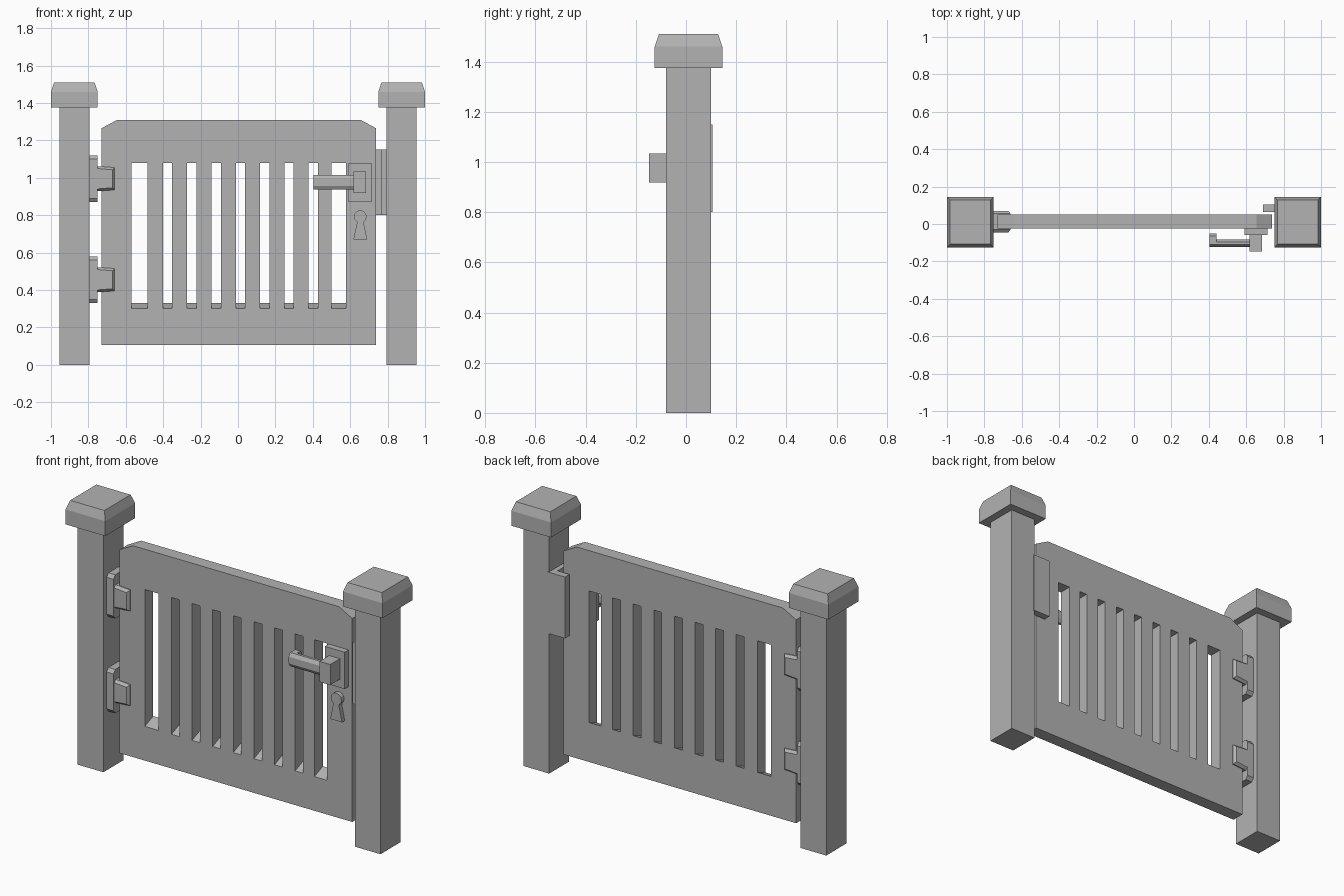
import bpy, bmesh, math

cube = bpy.data.objects.get("Cube")
if cube:
    bpy.data.objects.remove(cube, do_unlink=True)

grey = bpy.data.materials.new("stone_grey")
grey.use_nodes = True
grey.diffuse_color = (0.45, 0.45, 0.45, 1)
grey.node_tree.nodes["Principled BSDF"].inputs["Base Color"].default_value = grey.diffuse_color


def finish(name, bm):
    bmesh.ops.recalc_face_normals(bm, faces=bm.faces)
    mesh = bpy.data.meshes.new(name)
    bm.to_mesh(mesh)
    bm.free()
    mesh.materials.append(grey)
    obj = bpy.data.objects.new(name, mesh)
    bpy.context.collection.objects.link(obj)
    return obj


def add_prism(bm, pts, lo, hi, axis="y"):
    """Extrude a closed profile between lo and hi along an axis."""
    def place(p, t):
        return (p[0], t, p[1]) if axis == "y" else (t, p[0], p[1])
    rings = [[bm.verts.new(place(p, t)) for p in pts] for t in (lo, hi)]
    bm.faces.new(rings[0])
    bm.faces.new(rings[1][::-1])
    n = len(pts)
    for i in range(n):
        j = (i + 1) % n
        bm.faces.new((rings[0][i], rings[0][j], rings[1][j], rings[1][i]))


def prism(name, pts, lo, hi, axis="y"):
    bm = bmesh.new()
    add_prism(bm, pts, lo, hi, axis)
    return finish(name, bm)


def box(name, x, y, z):
    return prism(name, [(x[0], z[0]), (x[1], z[0]), (x[1], z[1]), (x[0], z[1])], *y)


def cut_corner_rect(a, b, ca, cb):
    """Rectangle outline with its four corners cut off."""
    (a0, a1), (b0, b1) = a, b
    return [(a0 + ca, b0), (a1 - ca, b0), (a1, b0 + cb), (a1, b1 - cb),
            (a1 - ca, b1), (a0 + ca, b1), (a0, b1 - cb), (a0, b0 + cb)]


# Posts with chamfered caps
for side, sx in (("left", 1), ("right", -1)):
    xs = sorted((sx * 0.793, sx * 0.955))
    box(side + "_post", xs, (-0.08, 0.10), (0, 1.38))
    bm = bmesh.new()
    rings = []
    for z, inset in ((1.375, 0), (1.46, 0), (1.51, 0.017)):
        x0, x1 = sx * (0.75 + inset), sx * (1 - inset)
        y0, y1 = -0.125 + inset, 0.145 - inset
        rings.append([bm.verts.new((x, y, z)) for x, y in
                      ((x0, y0), (x1, y0), (x1, y1), (x0, y1))])
    bm.faces.new(rings[0])
    bm.faces.new(rings[-1])
    for low, high in zip(rings, rings[1:]):
        for i in range(4):
            j = (i + 1) % 4
            bm.faces.new((low[i], low[j], high[j], high[i]))
    finish(side + "_post_cap", bm)

# Gate panel with clipped top corners
gate = prism("gate_panel", [(-0.73, 0.105), (0.738, 0.105), (0.738, 1.265),
                            (0.655, 1.31), (-0.645, 1.31), (-0.73, 1.265)], -0.025, 0.05)

# Slots with sills that fall towards the front
bm = bmesh.new()
slots = [(-0.57, -0.485)] + [(-0.402 + 0.13 * i, -0.352 + 0.13 * i) for i in range(7)]
slots.append((0.5, 0.578))
sill = [(-0.125, 0.26), (0.15, 0.37), (0.15, 1.08), (-0.125, 1.08)]
for x0, x1 in slots:
    add_prism(bm, sill, x0, x1, "x")
cutter = finish("slot_cutter", bm)
cutter.hide_render = True
mod = gate.modifiers.new("slots", "BOOLEAN")
mod.operation = "DIFFERENCE"
mod.solver = "EXACT"
mod.object = cutter
bpy.context.view_layer.objects.active = gate
bpy.ops.object.modifier_apply(modifier=mod.name)
bpy.data.objects.remove(cutter, do_unlink=True)

# Hinges: wall plate on the post and a leaf wrapping the gate edge
for place, z in (("upper", 0.995), ("lower", 0.455)):
    prism(place + "_hinge_plate", cut_corner_rect((-0.05, 0.07), (z - 0.125, z + 0.125), 0.015, 0.02),
          -0.80, -0.75, "x")
    bm = bmesh.new()
    rings = []
    for y, inset in ((-0.045, 0.012), (-0.03, 0), (0.055, 0), (0.07, 0.012)):
        rings.append([bm.verts.new((x, y, zz)) for x, zz in
                      ((-0.757, z - 0.067 + inset), (-0.66 - inset, z - 0.06 + inset),
                       (-0.66 - inset, z + 0.06 - inset), (-0.757, z + 0.067 - inset))])
    bm.faces.new(rings[0])
    bm.faces.new(rings[-1])
    for a, b in zip(rings, rings[1:]):
        for i in range(4):
            j = (i + 1) % 4
            bm.faces.new((a[i], a[j], b[j], b[i]))
    finish(place + "_hinge_leaf", bm)

# Gate stop on the latch post: side plate plus a lip behind the gate
box("stop_plate", (0.765, 0.80), (-0.06, 0.105), (0.80, 1.15))
box("stop_lip", (0.69, 0.77), (0.065, 0.105), (0.80, 1.15))

# Latch: backing plate, hub, lever and turned-in tip
box("latch_plate", (0.59, 0.715), (-0.06, -0.02), (0.87, 1.08))
box("latch_hub", (0.617, 0.685), (-0.147, -0.055), (0.918, 1.035))
prism("latch_lever", cut_corner_rect((-0.122, -0.083), (0.937, 1.015), 0.012, 0.02),
      0.405, 0.63, "x")
prism("lever_tip", cut_corner_rect((-0.115, -0.052), (0.937, 1.015), 0.012, 0.02),
      0.405, 0.44, "x")

# Keyhole: round head running into a flared foot
head = [(0.654 + 0.034 * math.cos(a), 0.793 + 0.034 * math.sin(a))
        for a in (math.radians(-60 + 30 * i) for i in range(11))]
prism("keyhole", head + [(0.617, 0.67), (0.691, 0.67)], -0.05, -0.02)
